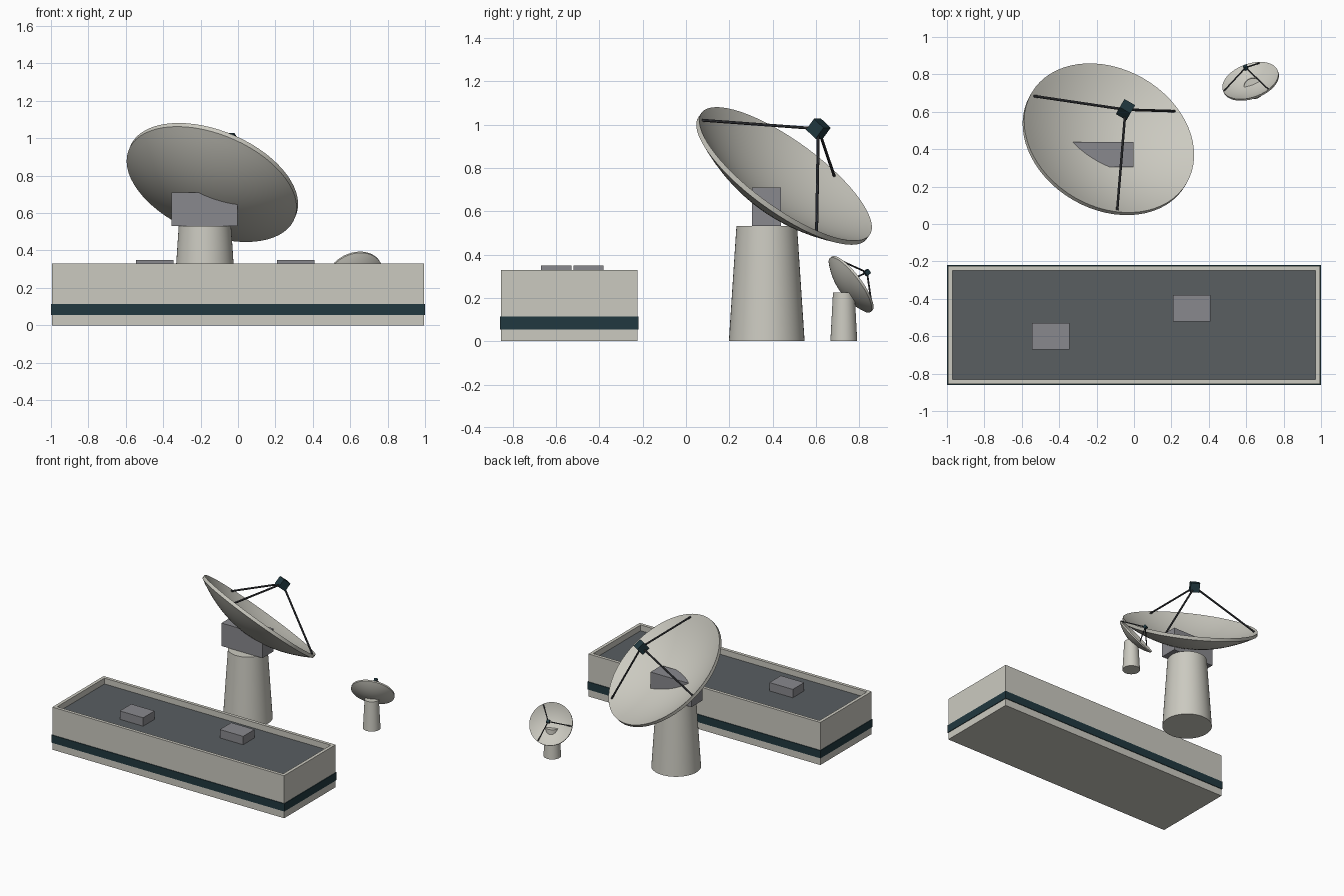
import bpy, bmesh
from math import radians, cos, sin, tau
from mathutils import Vector, Matrix

cube = bpy.data.objects.get("Cube")
if cube:
    bpy.data.objects.remove(cube, do_unlink=True)


def material(name, rgb):
    m = bpy.data.materials.new(name)
    m.use_nodes = True
    color = (*rgb, 1)
    m.diffuse_color = color
    m.node_tree.nodes["Principled BSDF"].inputs["Base Color"].default_value = color
    return m


CREAM = material("warm_white_paint", (0.60, 0.59, 0.53))
ROOF = material("roof_grey", (0.10, 0.112, 0.12))
STEEL = material("machine_grey", (0.25, 0.25, 0.27))
NAVY = material("dark_teal", (0.015, 0.04, 0.05))
STRUT = material("strut_charcoal", (0.05, 0.053, 0.06))


def finish(name, bm, mats, matrix=None, smooth=False):
    """Turn a bmesh into a named object."""
    bmesh.ops.recalc_face_normals(bm, faces=bm.faces)
    mesh = bpy.data.meshes.new(name)
    bm.to_mesh(mesh)
    bm.free()
    for m in mats:
        mesh.materials.append(m)
    ob = bpy.data.objects.new(name, mesh)
    bpy.context.collection.objects.link(ob)
    if matrix:
        ob.matrix_world = matrix
    if smooth:
        bpy.ops.object.select_all(action='DESELECT')
        ob.select_set(True)
        bpy.context.view_layer.objects.active = ob
        bpy.ops.object.shade_smooth_by_angle(angle=radians(35))
    return ob


def box_bm(size):
    bm = bmesh.new()
    bmesh.ops.create_cube(bm, size=1, matrix=Matrix.Diagonal((*size, 1)))
    return bm


def box(name, center, size, mat, frame=Matrix()):
    return finish(name, box_bm(size), [mat], frame @ Matrix.Translation(center))


def cone(name, base, r1, r2, height, mat):
    bm = bmesh.new()
    bmesh.ops.create_cone(bm, cap_ends=True, segments=48, radius1=r1, radius2=r2, depth=height)
    place = Matrix.Translation(Vector(base) + Vector((0, 0, height / 2)))
    return finish(name, bm, [mat], place, True)


def rod(name, a, b, radius, mat, frame):
    a, b = Vector(a), Vector(b)
    bm = bmesh.new()
    bmesh.ops.create_cone(bm, cap_ends=True, segments=8, radius1=radius, radius2=radius,
                          depth=(b - a).length)
    turn = (b - a).to_track_quat('Z', 'Y').to_matrix().to_4x4()
    return finish(name, bm, [mat], frame @ Matrix.Translation((a + b) / 2) @ turn, True)


def bowl(name, radius, depth, thick, mat, frame):
    """Parabolic shell spun about its own axis; its rim plane is at local z = 0."""
    rings, segments = 12, 64
    inner = [(radius * i / rings, depth * ((i / rings) ** 2 - 1)) for i in range(rings + 1)]
    outer = [(r, z - thick) for r, z in reversed(inner)]
    bm = bmesh.new()
    verts = [bm.verts.new((r, 0, z)) for r, z in inner + outer]
    edges = [bm.edges.new(pair) for pair in zip(verts, verts[1:])]
    bmesh.ops.spin(bm, geom=verts + edges, cent=(0, 0, 0), axis=(0, 0, 1),
                   angle=tau, steps=segments, use_merge=True)
    bmesh.ops.remove_doubles(bm, verts=bm.verts, dist=1e-5)
    return finish(name, bm, [mat], frame, True)


def antenna(prefix, rim_center, tilt, turn, radius, depth, thick, feed, feed_size, strut_r):
    """Bowl, feed box and three struts sharing one tilted frame."""
    frame = (Matrix.Translation(rim_center) @ Matrix.Rotation(radians(turn), 4, 'Z')
             @ Matrix.Rotation(radians(-tilt), 4, 'X'))
    bowl(prefix + "_dish", radius, depth, thick, CREAM, frame)
    box(prefix + "_feed", (0, 0, feed), (feed_size,) * 3, NAVY, frame)
    r = radius * 0.96
    for i in range(3):
        a = radians(60 + 120 * i)
        foot = (r * cos(a), r * sin(a), -depth * 0.08)
        rod(f"{prefix}_strut_{i + 1}", foot, (0, 0, feed), strut_r, STRUT, frame)


# Building with a sunken roof behind a parapet
BASE_Y, TOP, SINK = -0.54, 0.33, 0.045
bm = box_bm((1.99, 0.63, TOP))
top = max(bm.faces, key=lambda f: f.calc_center_median().z)
bmesh.ops.inset_region(bm, faces=[top], thickness=0.035)
floor = bmesh.ops.extrude_discrete_faces(bm, faces=[top])["faces"][0]
bmesh.ops.translate(bm, verts=floor.verts, vec=(0, 0, -SINK))
floor.material_index = 1
finish("building", bm, [CREAM, ROOF], Matrix.Translation((0, BASE_Y, TOP / 2)))

# Painted band round the walls
box("wall_band", (0, BASE_Y, 0.085), (2.0, 0.64, 0.06), NAVY)

# Rooftop units
for side, x, y in (("right", -0.445, -0.60), ("left", 0.308, -0.45)):
    box("roof_unit_" + side, (x, y, 0.317), (0.20, 0.14, 0.066), STEEL)

# Large antenna
cone("large_pedestal", (-0.177, 0.373, 0), 0.175, 0.14, 0.532, CREAM)
box("large_mount", (-0.179, 0.372, 0.621), (0.352, 0.134, 0.178), STEEL)
antenna("large", (-0.133, 0.460, 0.773), 40, -30, 0.48, 0.14, 0.025, 0.272, 0.066, 0.007)

# Small antenna
cone("small_pedestal", (0.637, 0.729, 0), 0.062, 0.05, 0.224, CREAM)
antenna("small", (0.622, 0.767, 0.266), 55, 20, 0.156, 0.046, 0.011, 0.09, 0.023, 0.004)
